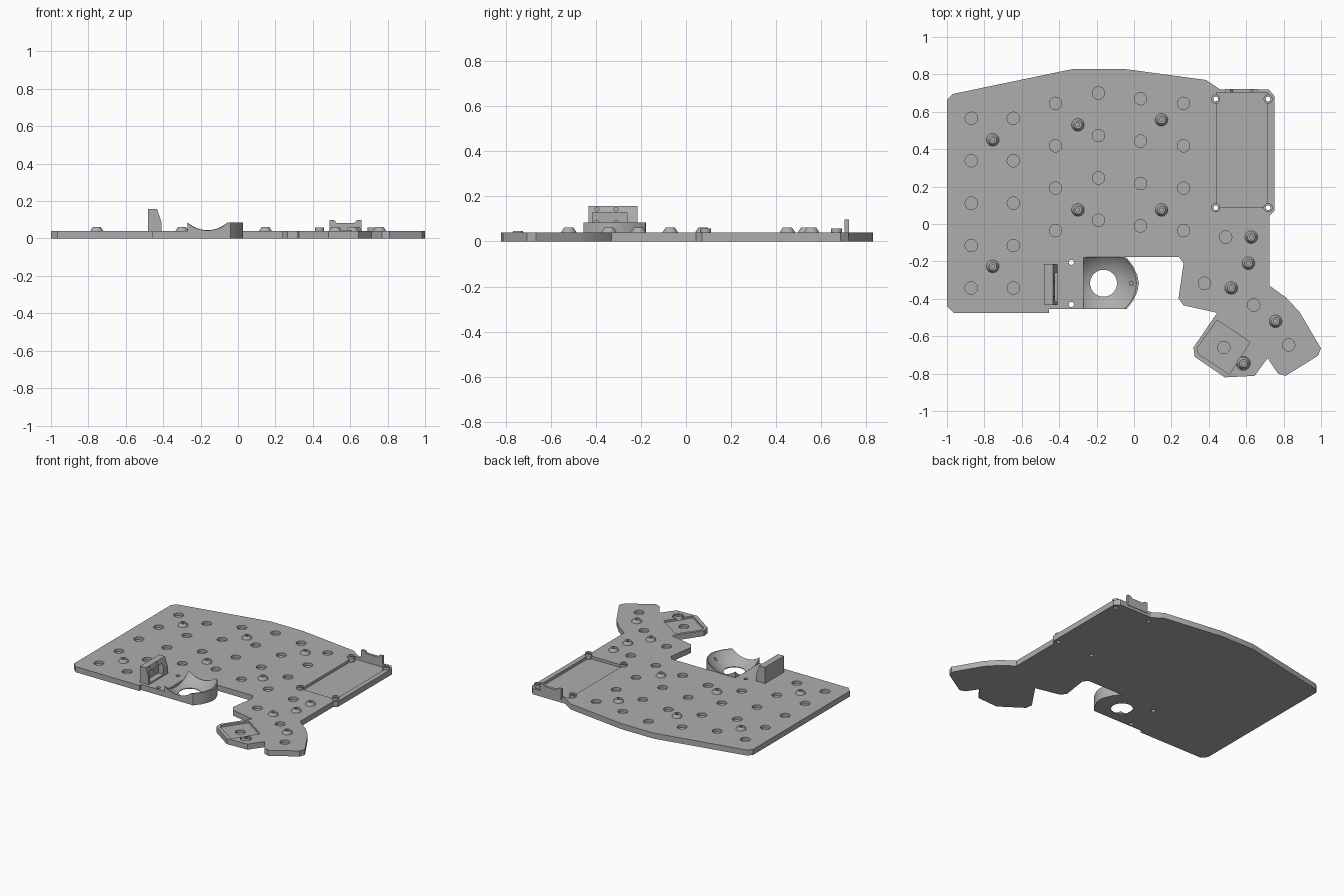
import bpy, bmesh, math
from mathutils import Matrix, Vector

if "Cube" in bpy.data.objects:
    bpy.data.objects.remove(bpy.data.objects["Cube"])

grey = bpy.data.materials.new("light grey")
grey.diffuse_color = (0.42, 0.42, 0.42, 1)
grey.use_nodes = True
grey.node_tree.nodes["Principled BSDF"].inputs["Base Color"].default_value = grey.diffuse_color


def finish(name, bm):
    bmesh.ops.recalc_face_normals(bm, faces=bm.faces)
    me = bpy.data.meshes.new(name)
    bm.to_mesh(me)
    bm.free()
    me.materials.append(grey)
    ob = bpy.data.objects.new(name, me)
    bpy.context.collection.objects.link(ob)
    return ob


def prism(bm, pts, z0, z1):
    """Extrude a plan outline between two heights."""
    f = bm.faces.new([bm.verts.new((x, y, z0)) for x, y in pts])
    r = bmesh.ops.extrude_face_region(bm, geom=[f])
    up = [v for v in r["geom"] if isinstance(v, bmesh.types.BMVert)]
    bmesh.ops.translate(bm, vec=(0, 0, z1 - z0), verts=up)


def cone(bm, x, y, z0, z1, r0, r1=None, n=32):
    bmesh.ops.create_cone(bm, cap_ends=True, segments=n, radius1=r0,
                          radius2=r0 if r1 is None else r1, depth=z1 - z0,
                          matrix=Matrix.Translation((x, y, (z0 + z1) / 2)))


def rect(x0, y0, x1, y1):
    return [(x0, y0), (x1, y0), (x1, y1), (x0, y1)]


def cut(ob, *cutters):
    """Subtract each cutter mesh in turn and bake the result."""
    for bm in cutters:
        c = finish("cutter", bm)
        c.hide_render = True
        m = ob.modifiers.new("cut", 'BOOLEAN')
        m.operation, m.solver, m.object = 'DIFFERENCE', 'EXACT', c
        dg = bpy.context.evaluated_depsgraph_get()
        me = bpy.data.meshes.new_from_object(ob.evaluated_get(dg))
        ob.modifiers.clear()
        ob.data = me
        bpy.data.objects.remove(c)


def smooth(ob):
    bpy.ops.object.select_all(action='DESELECT')
    ob.select_set(True)
    bpy.context.view_layer.objects.active = ob
    bpy.ops.object.shade_smooth_by_angle(angle=math.radians(30))


T = 0.04  # plate thickness

# Base plate
outline = [(-1, .665), (-.97, .695), (-.32, .83), (-.06, .83), (.385, .77), (.46, .72),
           (.72, .72), (.75, .685), (.75, .07), (.725, .045), (.725, -.33), (.815, -.395),
           (.885, -.47), (1, -.665), (.983, -.705), (.81, -.812), (.77, -.80), (.714, -.717),
           (.645, -.812), (.485, -.82), (.325, -.71), (.318, -.66), (.445, -.475),
           (.265, -.435), (.238, -.397), (.265, -.21), (.24, -.177), (-.27, -.177),
           (-.27, -.455), (-.455, -.455), (-.455, -.475), (-.965, -.475), (-1, -.44)]
bm = bmesh.new()
prism(bm, outline, 0, T)
plate = finish("base_plate", bm)

# Round recesses in columns: x, top y, count
keys = [(.49, -.07), (.377, -.317), (.64, -.433), (.48, -.66), (.827, -.647)]
for x, top, n in [(-.87, .565, 5), (-.645, .565, 5), (-.42, .645, 4),
                  (-.19, .70, 4), (.035, .67, 4), (.265, .645, 4)]:
    keys += [(x, top - i * .2268) for i in range(n)]
recesses = bmesh.new()
for x, y in keys:
    z = .008 if (x, y) == (.48, -.66) else .02
    cone(recesses, x, y, z, .1, .033)

# Controller pocket and thumb pocket
pockets = bmesh.new()
prism(pockets, rect(.44, .088, .715, .704), .02, .1)
prism(pockets, [(.445, -.513), (.62, -.632), (.51, -.803), (.345, -.695), (.337, -.665)],
      .025, .1)
low_ring = bmesh.new()
cone(low_ring, .585, -.745, .025, .1, .037)

# Through holes
corners = [(x, y) for x in (.437, .717) for y in (.087, .668)]
holes = bmesh.new()
for x, y in corners:
    cone(holes, x, y, -.1, .1, .013, n=24)
for y in (-.205, -.43):
    cone(holes, -.335, y, -.1, .1, .014, n=24)
cut(plate, pockets, low_ring, recesses, holes)
smooth(plate)


def revolve(bm, x, y, prof, n=32):
    """Turn a closed (radius, z) profile around a vertical axis."""
    rings = [[bm.verts.new((x + r * math.cos(2 * math.pi * i / n),
                            y + r * math.sin(2 * math.pi * i / n), z)) for i in range(n)]
             for r, z in prof]
    for k in range(len(rings) - 1):
        for i in range(n):
            j = (i + 1) % n
            bm.faces.new((rings[k][i], rings[k][j], rings[k + 1][j], rings[k + 1][i]))
    return rings


# Tapered screw standoffs with blind holes
bm = bmesh.new()
posts = [(-.755, .45), (-.755, -.227), (-.30, .53), (-.30, .075), (.147, .557),
         (.147, .075), (.627, -.07), (.612, -.21), (.52, -.342), (.757, -.52), (.585, -.745)]
for x, y in posts:
    b = .025 if y == -.745 else T
    rings = revolve(bm, x, y, [(.034, b - .001), (.033, b + .003), (.021, b + .021),
                               (.01, b + .021), (.01, b + .002)])
    bm.faces.new(rings[-1])
smooth(finish("standoffs", bm))

# Hollow corner bosses around the controller pocket
bm = bmesh.new()
for x, y in corners:
    rings = revolve(bm, x, y, [(.024, .018), (.024, .058), (.013, .058), (.013, .018),
                               (.024, .018)])
bmesh.ops.remove_doubles(bm, verts=bm.verts, dist=1e-5)
smooth(finish("corner_bosses", bm))


def upright(name, pts, axis, a, b):
    """Extrude a (horizontal, z) profile along x or y."""
    bm = bmesh.new()
    mk = (lambda u, z, w: (u, w, z)) if axis == 'y' else (lambda u, z, w: (w, u, z))
    f = bm.faces.new([bm.verts.new(mk(u, z, a)) for u, z in pts])
    r = bmesh.ops.extrude_face_region(bm, geom=[f])
    d = Vector((0, b - a, 0)) if axis == 'y' else Vector((b - a, 0, 0))
    bmesh.ops.translate(bm, vec=d, verts=[v for v in r["geom"]
                                          if isinstance(v, bmesh.types.BMVert)])
    return finish(name, bm)


# Notched stop wall behind the controller
upright("port_wall", [(.49, .02), (.66, .02), (.66, .098), (.635, .098), (.622, .083),
                      (.528, .083), (.515, .098), (.49, .098)], 'y', .704, .723)

# Ball cup: spherical bowl with open bottom and a bearing hole
bm = bmesh.new()
prism(bm, [(-.27, -.455), (-.04, -.455), (-.005, -.41), (.018, -.36), (.026, -.317),
           (.018, -.275), (-.005, -.225), (-.04, -.18), (-.06, -.177), (-.27, -.177)], 0, .085)
cup = finish("ball_cup", bm)
ball = bmesh.new()
bmesh.ops.create_uvsphere(ball, u_segments=64, v_segments=48, radius=.2127,
                          matrix=Matrix.Translation((-.163, -.317, .205)))
drain = bmesh.new()
cone(drain, -.163, -.317, -.1, .2, .072, n=48)
pin = bmesh.new()
cone(pin, -.015, -.317, .04, .2, .01, n=16)
cut(cup, ball, drain, pin)
smooth(cup)

# Sensor bracket: slanted block with an open pocket and screw holes
bracket = upright("sensor_bracket", [(-.48, .035), (-.41, .035), (-.41, .09), (-.432, .157),
                                     (-.48, .157)], 'y', -.432, -.215)
pocket = bmesh.new()
prism(pocket, rect(-.452, -.415, -.38, -.262), .05, .128)
screws = bmesh.new()
for y in (-.395, -.31):
    for z in (.085, .142):
        bmesh.ops.create_cone(screws, cap_ends=True, segments=16, radius1=.009, radius2=.009,
                              depth=.06, matrix=Matrix.Translation((-.435, y, z))
                              @ Matrix.Rotation(math.pi / 2, 4, 'Y'))
cut(bracket, pocket, screws)
smooth(bracket)
